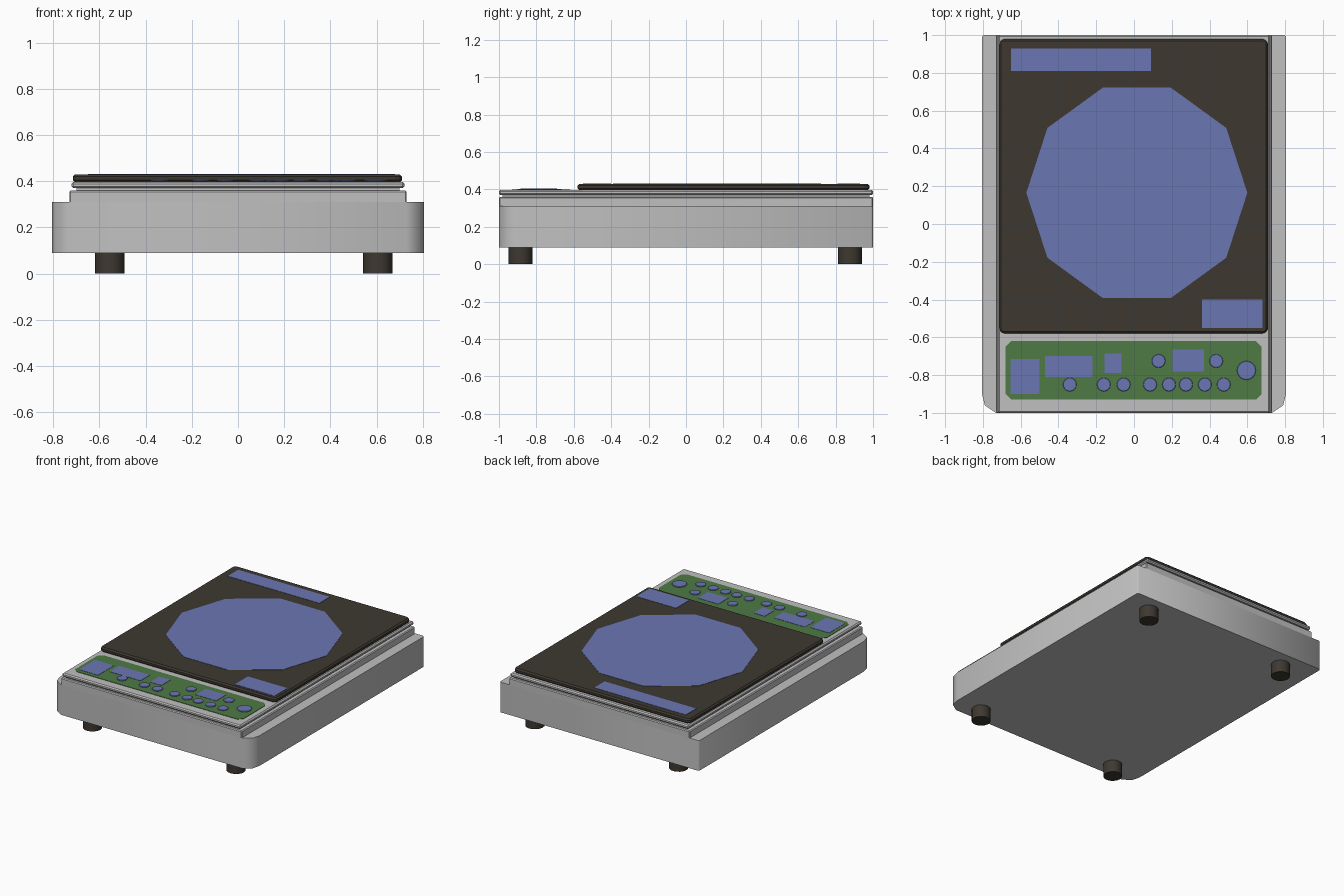
import bpy, bmesh, math

cube = bpy.data.objects.get("Cube")
if cube:
    bpy.data.objects.remove(cube, do_unlink=True)


def material(name, color):
    m = bpy.data.materials.new(name)
    m.use_nodes = True
    m.diffuse_color = (*color, 1)
    m.node_tree.nodes["Principled BSDF"].inputs["Base Color"].default_value = (*color, 1)
    return m


GREY = material("light grey", (0.53, 0.53, 0.53))
DARK = material("dark brown", (0.048, 0.040, 0.030))
GREEN = material("panel green", (0.077, 0.195, 0.058))
BLUE = material("marking blue", (0.147, 0.184, 0.445))


def prism(name, outline, z0, z1, mat, bevel=0, smooth=False):
    """Extrude an outline upwards from z0 to z1."""
    bm = bmesh.new()
    face = bm.faces.new([bm.verts.new((x, y, z0)) for x, y in outline])
    new = bmesh.ops.extrude_face_region(bm, geom=[face])["geom"]
    for v in new:
        if isinstance(v, bmesh.types.BMVert):
            v.co.z = z1
    bmesh.ops.recalc_face_normals(bm, faces=bm.faces)
    mesh = bpy.data.meshes.new(name)
    bm.to_mesh(mesh)
    bm.free()
    mesh.materials.append(mat)
    obj = bpy.data.objects.new(name, mesh)
    bpy.context.collection.objects.link(obj)
    if bevel:
        mod = obj.modifiers.new("edge bevel", "BEVEL")
        mod.width, mod.segments = bevel, 1
    if smooth:
        bpy.ops.object.select_all(action="DESELECT")
        obj.select_set(True)
        bpy.context.view_layer.objects.active = obj
        bpy.ops.object.shade_smooth_by_angle(angle=math.radians(50))
    return obj


def rect(x0, x1, y0, y1, cut=0):
    """Rectangle outline, optionally with cut corners."""
    if not cut:
        return [(x0, y0), (x1, y0), (x1, y1), (x0, y1)]
    return [(x0 + cut, y0), (x1 - cut, y0), (x1, y0 + cut), (x1, y1 - cut),
            (x1 - cut, y1), (x0 + cut, y1), (x0, y1 - cut), (x0, y0 + cut)]


def ngon(x, y, r, sides):
    step = math.tau / sides
    return [(x + r * math.cos(i * step), y + r * math.sin(i * step)) for i in range(sides)]


# Housing: wide lower body with rounded front corners, narrower upper body
half = [(0.73, -1), (0.79, -0.96), (0.805, -0.9), (0.805, 0.99), (0.795, 1)]
prism("lower_body", half + [(-x, y) for x, y in reversed(half)], 0.09, 0.31, GREY, smooth=True)
prism("upper_body", rect(-0.73, 0.73, -1, 1), 0.30, 0.36, GREY, 0.006)
prism("groove_neck", rect(-0.70, 0.70, -0.98, 0.98), 0.355, 0.375, GREY)
prism("top_panel", rect(-0.72, 0.72, -1, 1), 0.37, 0.397, GREY, 0.008)

# Dark cooking plate and its markings
prism("cooking_plate", rect(-0.715, 0.71, -0.58, 0.98, 0.02), 0.395, 0.43, DARK, 0.01)
prism("heating_zone", ngon(0.015, 0.165, 0.585, 10), 0.429, 0.432, BLUE)
prism("rear_label", rect(-0.65, 0.09, 0.81, 0.93), 0.429, 0.432, BLUE)
prism("corner_label", rect(0.36, 0.68, -0.55, -0.40), 0.429, 0.432, BLUE)

# Green control panel with displays and buttons
prism("control_panel", rect(-0.68, 0.675, -0.93, -0.62, 0.03), 0.396, 0.400, GREEN)
displays = [(-0.655, -0.50, -0.90, -0.715), (-0.47, -0.22, -0.81, -0.70),
            (-0.155, -0.065, -0.79, -0.685), (0.205, 0.37, -0.78, -0.665)]
for i, area in enumerate(displays):
    prism(f"display_{i + 1}", rect(*area), 0.399, 0.402, BLUE)

buttons = [(x, -0.85, 0.036) for x in (-0.34, -0.16, -0.055, 0.085, 0.185, 0.275, 0.375, 0.475)]
buttons += [(0.13, -0.725, 0.036), (0.435, -0.725, 0.036), (0.595, -0.775, 0.05)]
for i, (x, y, r) in enumerate(buttons):
    prism(f"button_{i + 1}", ngon(x, y, r, 16), 0.399, 0.406, BLUE, 0.002)

# Feet
for side, x in (("right", -0.555), ("left", 0.605)):
    for end, y in (("front", -0.885), ("back", 0.877)):
        prism(f"{end}_{side}_foot", ngon(x, y, 0.064, 16), 0, 0.095, DARK, smooth=True)
